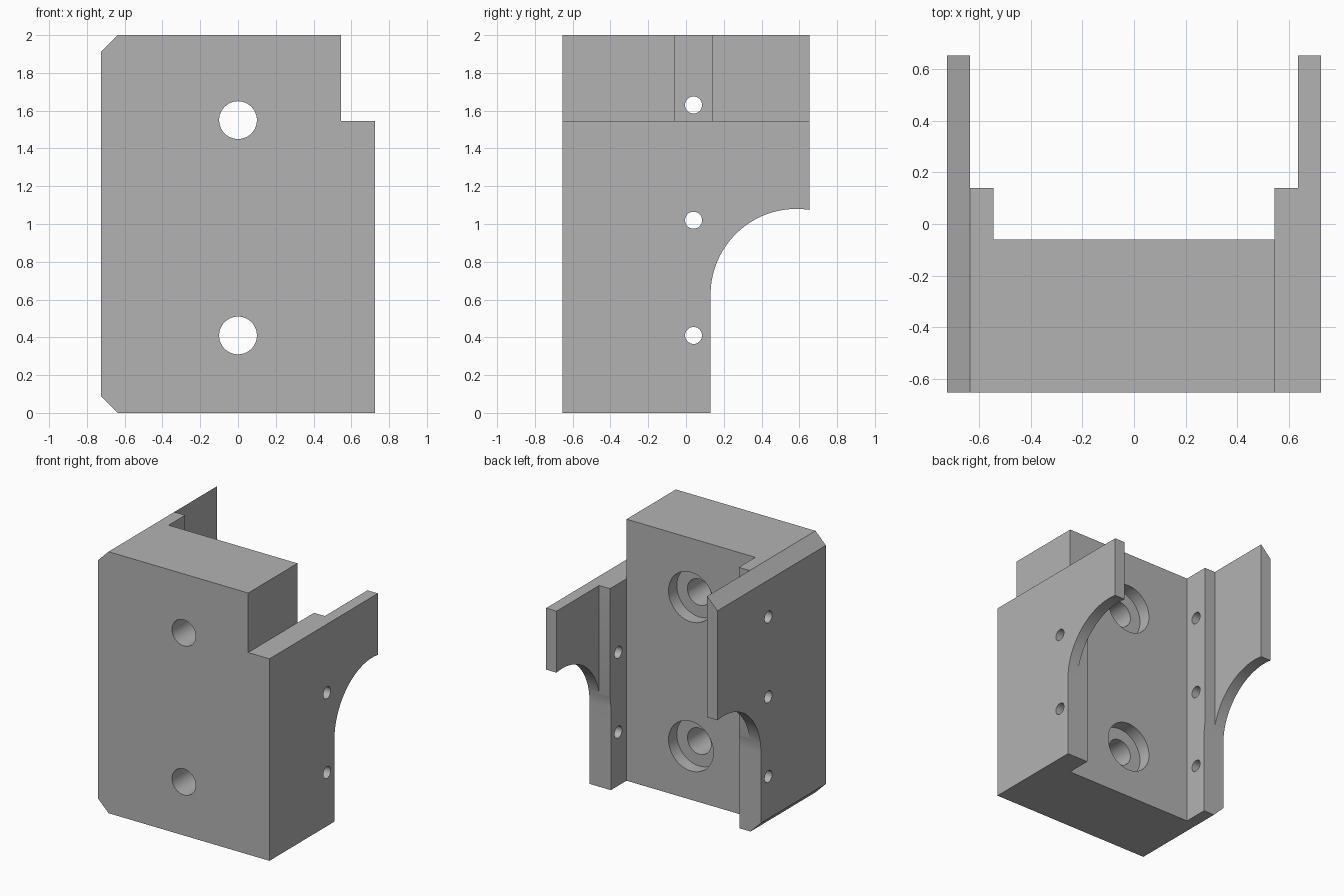
import bpy, bmesh, math
from mathutils import Vector

if "Cube" in bpy.data.objects:
    bpy.data.objects.remove(bpy.data.objects["Cube"])

W, D, H = 0.725, 0.655, 2.0       # half width, half depth, height
WALL, STEP = 0.637, 0.545         # inner faces of walls and of ribs
BACK, RIB = -0.06, 0.14           # rear faces of block and of ribs
CHAMFER = W - WALL
EPS = 0.1                         # cutter overshoot

grey = bpy.data.materials.new("grey")
grey.use_nodes = True
colour = (0.45, 0.45, 0.45, 1)
grey.diffuse_color = colour
grey.node_tree.nodes["Principled BSDF"].inputs["Base Color"].default_value = colour


def prism(name, profile, axis, start, end):
    """Extrude a 2D profile along an axis; the profile uses the other two axes in order."""
    def place(p, t):
        c = list(p)
        c.insert(axis, t)
        return Vector(c)
    bm = bmesh.new()
    face = bm.faces.new([bm.verts.new(place(p, start)) for p in profile])
    moved = bmesh.ops.extrude_face_region(bm, geom=[face])["geom"]
    shift = place((0, 0), end - start)
    bmesh.ops.translate(bm, vec=shift, verts=[v for v in moved if isinstance(v, bmesh.types.BMVert)])
    bmesh.ops.recalc_face_normals(bm, faces=bm.faces)
    mesh = bpy.data.meshes.new(name)
    bm.to_mesh(mesh)
    bm.free()
    mesh.materials.append(grey)
    obj = bpy.data.objects.new(name, mesh)
    bpy.context.collection.objects.link(obj)
    return obj


def arc(cx, cy, r, a0, a1, n):
    angles = [math.radians(a0 + (a1 - a0) * i / n) for i in range(n + 1)]
    return [(cx + r * math.cos(a), cy + r * math.sin(a)) for a in angles]


def circle(cx, cy, r, n=48):
    return arc(cx, cy, r, 0, 360, n)[:-1]


# Block with two stepped ribs and side walls, as one plan outline
half = [(W, -D), (W, D), (WALL, D), (WALL, RIB), (STEP, RIB), (STEP, BACK)]
outline = half + [(-x, y) for x, y in reversed(half)]
body = prism("bracket_body", outline, 2, 0, H)

cutters = []

# Notch in the upper corner
notch = [(STEP, 1.545), (W + EPS, 1.545), (W + EPS, H + EPS), (STEP, H + EPS)]
cutters.append(prism("notch_cutter", notch, 1, -D - EPS, D + EPS))

# Chamfers on the outer edges of the full-height wall
for z, s in ((0, 1), (H, -1)):
    tri = [(-WALL + EPS, z - s * EPS), (-W - EPS, z + s * (CHAMFER + EPS)), (-W - EPS, z - s * EPS)]
    cutters.append(prism("chamfer_cutter", tri, 1, -D - EPS, D + EPS))

# Rounded relief under both rear walls
relief = arc(0.585, 0.625, 0.455, 180, 70, 40)
relief += [(D + EPS, relief[-1][1]), (D + EPS, -EPS), (0.13, -EPS)]
cutters.append(prism("relief_cutter", relief, 0, -W - EPS, W + EPS))

# Cross holes through the ribs
for z in (0.41, 1.02, 1.63):
    cutters.append(prism("cross_hole_cutter", circle(0.04, z, 0.045, 32), 0, -W - EPS, W + EPS))

# Counterbored mounting holes
for z in (0.41, 1.55):
    cutters.append(prism("mount_hole_cutter", circle(0, z, 0.1), 1, -D - EPS, BACK + EPS))
    cutters.append(prism("counterbore_cutter", circle(0, z, 0.19), 1, BACK - 0.1, BACK + 0.05))

bpy.ops.object.select_all(action="DESELECT")
bpy.context.view_layer.objects.active = body
body.select_set(True)
for c in cutters:
    mod = body.modifiers.new(c.name, "BOOLEAN")
    mod.operation = "DIFFERENCE"
    mod.solver = "EXACT"
    mod.object = c
    bpy.ops.object.modifier_apply(modifier=mod.name)
    bpy.data.objects.remove(c)

bpy.ops.object.shade_smooth_by_angle(angle=math.radians(30))
